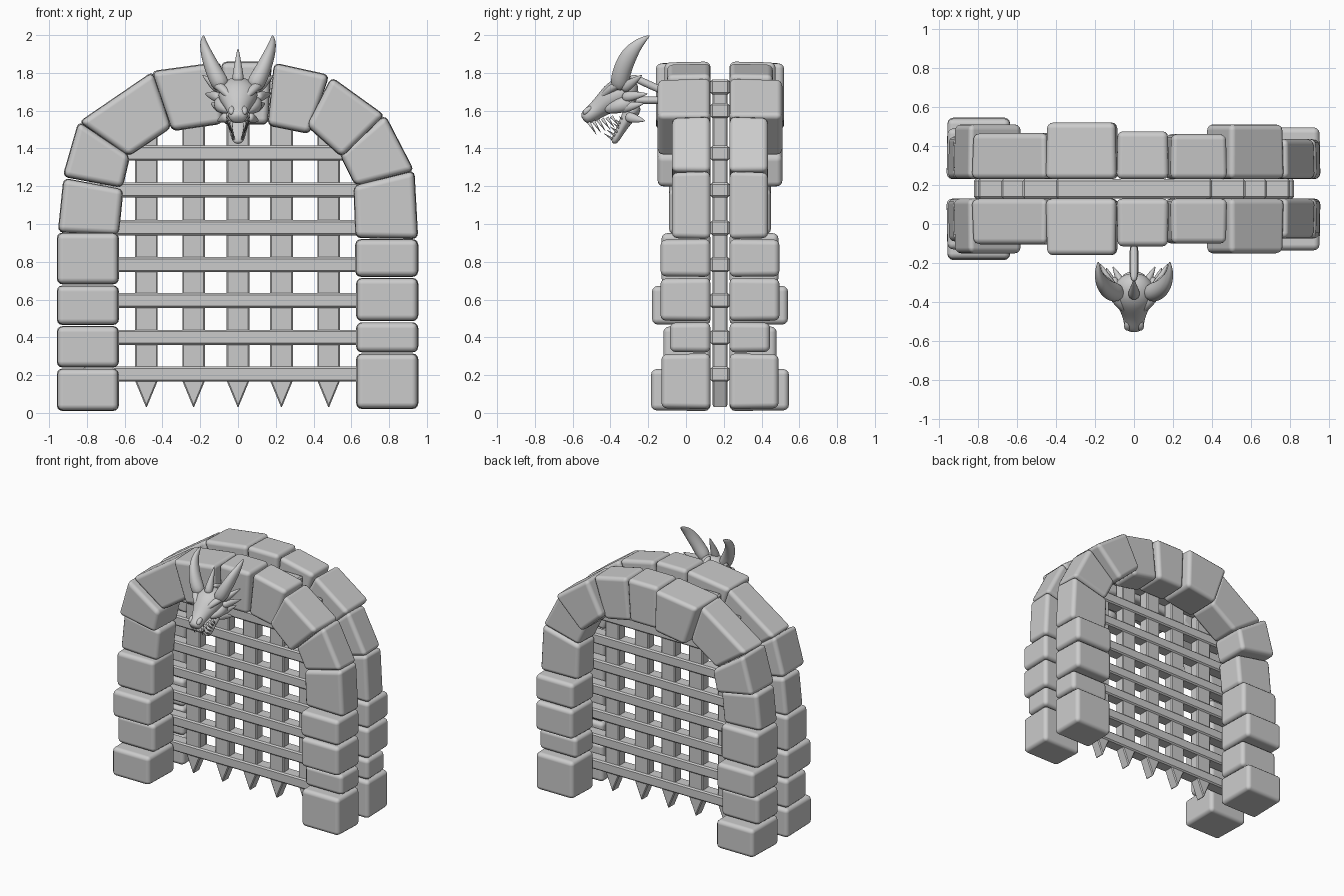
import bpy, bmesh, math
from mathutils import Vector

MID = 0.18   # y of the plane between the front and back arch


def finish(bm, name, loc=(0, 0, 0), smooth=True):
    bmesh.ops.recalc_face_normals(bm, faces=bm.faces)
    me = bpy.data.meshes.new(name)
    bm.to_mesh(me)
    bm.free()
    for p in me.polygons:
        p.use_smooth = smooth
    ob = bpy.data.objects.new(name, me)
    ob.location = loc
    bpy.context.collection.objects.link(ob)
    return ob


def prism(name, pts, y0, y1, bevel, segs, smooth=True, shrink=1.0):
    """Extrude an (x, z) outline from y0 to y1; shrink tapers the y0 end."""
    bm = bmesh.new()
    cx = sum(p[0] for p in pts) / len(pts)
    cz = sum(p[1] for p in pts) / len(pts)
    a = [bm.verts.new((cx + (x - cx) * shrink, y0, cz + (z - cz) * shrink)) for x, z in pts]
    b = [bm.verts.new((x, y1, z)) for x, z in pts]
    bm.faces.new(a)
    bm.faces.new(b[::-1])
    n = len(pts)
    for i in range(n):
        j = (i + 1) % n
        bm.faces.new((a[i], b[i], b[j], a[j]))
    ob = finish(bm, name, (0, MID, 0), smooth)
    m = ob.modifiers.new("bevel", 'BEVEL')
    m.width, m.segments, m.limit_method = bevel, segs, 'NONE'
    m.harden_normals = smooth
    return ob


def loft(name, path, mirror=False, sides=10):
    """Smooth tapered body through (x, y, z, half width, half height) stations."""
    bm = bmesh.new()
    P = [Vector(p[:3]) for p in path]
    rings = []
    for i, p in enumerate(path):
        t = (P[min(i + 1, len(P) - 1)] - P[max(i - 1, 0)]).normalized()
        s = Vector((1, 0, 0))
        s = (s - t * s.dot(t)).normalized()
        u = t.cross(s)
        rings.append([bm.verts.new(P[i] + s * p[3] * math.cos(k * math.tau / sides)
                                   + u * p[4] * math.sin(k * math.tau / sides))
                      for k in range(sides)])
    for r, q in zip(rings, rings[1:]):
        for k in range(sides):
            j = (k + 1) % sides
            bm.faces.new((r[k], r[j], q[j], q[k]))
    bm.faces.new(rings[0])
    bm.faces.new(rings[-1])
    ob = finish(bm, name)
    if mirror:
        ob.modifiers.new("mirror", 'MIRROR')
    m = ob.modifiers.new("subsurf", 'SUBSURF')
    m.levels = m.render_levels = 2
    return ob


def box(x0, x1, z0, z1):
    return [(x0, z0), (x1, z0), (x1, z1), (x0, z1)]


# Arch stones: outline and outer depth from the middle plane
stones = [(box(-.96, -.63, .01, .235), .365), (box(-.96, -.63, .24, .46), .30),
          (box(-.96, -.63, .465, .675), .36), (box(-.96, -.63, .68, .955), .31),
          ([(-.955, .955), (-.63, .94), (-.605, 1.185), (-.925, 1.245)], .27),
          ([(-.93, 1.25), (-.61, 1.19), (-.57, 1.36), (-.845, 1.545)], .33),
          ([(-.845, 1.54), (-.58, 1.355), (-.35, 1.51), (-.45, 1.81)], .285),
          ([(-.46, 1.81), (-.35, 1.49), (-.08, 1.53), (-.09, 1.86)], .34),
          ([(-.09, 1.86), (-.08, 1.525), (.16, 1.525), (.18, 1.86)], .295),
          ([(.19, 1.855), (.155, 1.52), (.38, 1.475), (.485, 1.79)], .28),
          ([(.495, 1.78), (.36, 1.52), (.55, 1.35), (.78, 1.575)], .33),
          ([(.78, 1.58), (.535, 1.37), (.62, 1.2), (.935, 1.28)], .255),
          ([(.935, 1.285), (.61, 1.205), (.62, .925), (.955, .92)], .255),
          (box(.62, .955, .72, .92), .315), (box(.625, .955, .485, .715), .315),
          (box(.625, .955, .32, .48), .265), (box(.625, .955, .02, .315), .31)]
for i, (pts, d) in enumerate(stones):
    ob = prism(f"arch_stone_{i + 1}", pts, -d, -.05, .03, 3, True, .97)
    m = ob.modifiers.new("back_arch", 'MIRROR')
    m.use_axis = (False, True, False)

# Portcullis: pointed uprights
for x, top in ((-.485, 1.55), (-.235, 1.7), (0, 1.74), (.23, 1.7), (.48, 1.58)):
    pts = [(x, .025), (x + .06, .17), (x + .06, top), (x - .06, top), (x - .06, .17)]
    prism("gate_upright", pts, -.04, .04, .007, 1, False)

# Portcullis: cross bars, shorter inside the arch
for z, hw in ((.205, .82), (.4, .82), (.595, .82), (.785, .82), (.98, .82),
              (1.18, .8), (1.375, .68), (1.6, .57), (1.725, .4)):
    prism("gate_crossbar", box(-hw, hw, z - .04, z + .04), -.05, .05, .01, 1, False)

# Creature head: skull and snout, lower jaw, nose and brows
loft("skull", [(0, -.25, 1.70, .05, .05), (0, -.30, 1.705, .105, .09),
               (0, -.37, 1.685, .115, .09), (0, -.42, 1.645, .09, .068),
               (0, -.47, 1.605, .06, .052), (0, -.52, 1.57, .056, .045),
               (0, -.545, 1.55, .035, .03)])
loft("lower_jaw", [(0, -.26, 1.64, .07, .05), (0, -.305, 1.57, .075, .04),
                   (0, -.34, 1.51, .052, .028), (0, -.37, 1.455, .04, .024),
                   (0, -.385, 1.425, .022, .015)])
loft("nostril", [(.03, -.49, 1.62, .012, .01), (.034, -.52, 1.605, .022, .02),
                 (.034, -.545, 1.58, .012, .012)], True)
loft("brow", [(.03, -.455, 1.655, .012, .012), (.065, -.42, 1.70, .024, .022),
              (.105, -.37, 1.735, .028, .025), (.14, -.31, 1.755, .01, .01)], True)
loft("cheek", [(.05, -.43, 1.60, .02, .02), (.085, -.37, 1.62, .04, .04),
               (.1, -.31, 1.64, .035, .045), (.1, -.27, 1.65, .01, .02)], True)

# Horns, crest and swept-back spikes
loft("horn", [(.075, -.355, 1.71, .055, .055), (.125, -.345, 1.80, .048, .052),
              (.165, -.305, 1.895, .034, .05), (.186, -.25, 1.96, .02, .028),
              (.182, -.19, 2.0, .004, .004)], True)
loft("crest_spike", [(0, -.37, 1.74, .04, .04), (0, -.34, 1.82, .025, .028),
                     (0, -.285, 1.935, .003, .003)])
for name, a, b in (("ear_spike", (.1, -.34, 1.67), (.175, -.2, 1.69)),
                   ("cheek_spike", (.085, -.35, 1.61), (.145, -.22, 1.64)),
                   ("jaw_spike", (.055, -.32, 1.57), (.11, -.215, 1.545)),
                   ("temple_spike", (.1, -.34, 1.71), (.19, -.23, 1.79))):
    mid = [(p + q) / 2 for p, q in zip(a, b)]
    loft(name, [(*a, .03, .035), (*mid, .02, .026), (*b, .003, .003)], True, 8)


def tooth(y, z, x, dy, dz, r):
    bm = bmesh.new()
    bmesh.ops.create_cone(bm, cap_ends=True, segments=7, radius1=r, radius2=.001, depth=1)
    d = Vector((0, dy, dz))
    q = Vector((0, 0, 1)).rotation_difference(d)
    for v in bm.verts:
        v.co.z = (v.co.z + .5) * d.length
        v.co = q @ v.co + Vector((x, y, z))
    finish(bm, "tooth").modifiers.new("mirror", 'MIRROR')


# Upper and lower teeth
for i in range(6):
    f = i / 5
    tooth(-.515 + .12 * f, 1.54 + .03 * f, .034 + .02 * f, .04, -.065 + .015 * f, .01)
    tooth(-.39 + .07 * f, 1.45 + .09 * f, .024 + .02 * f, -.045 + .01 * f, .03, .008)

# Mounting rods from the keystone to the head
loft("level_rod", [(0, -.29, 1.655, .026, .022), (0, -.2, 1.655, .026, .022),
                   (0, -.09, 1.655, .026, .022)], False, 8)
loft("sloped_rod", [(0, -.30, 1.785, .022, .022), (0, -.2, 1.74, .022, .022),
                    (0, -.09, 1.69, .022, .022)], False, 8)
